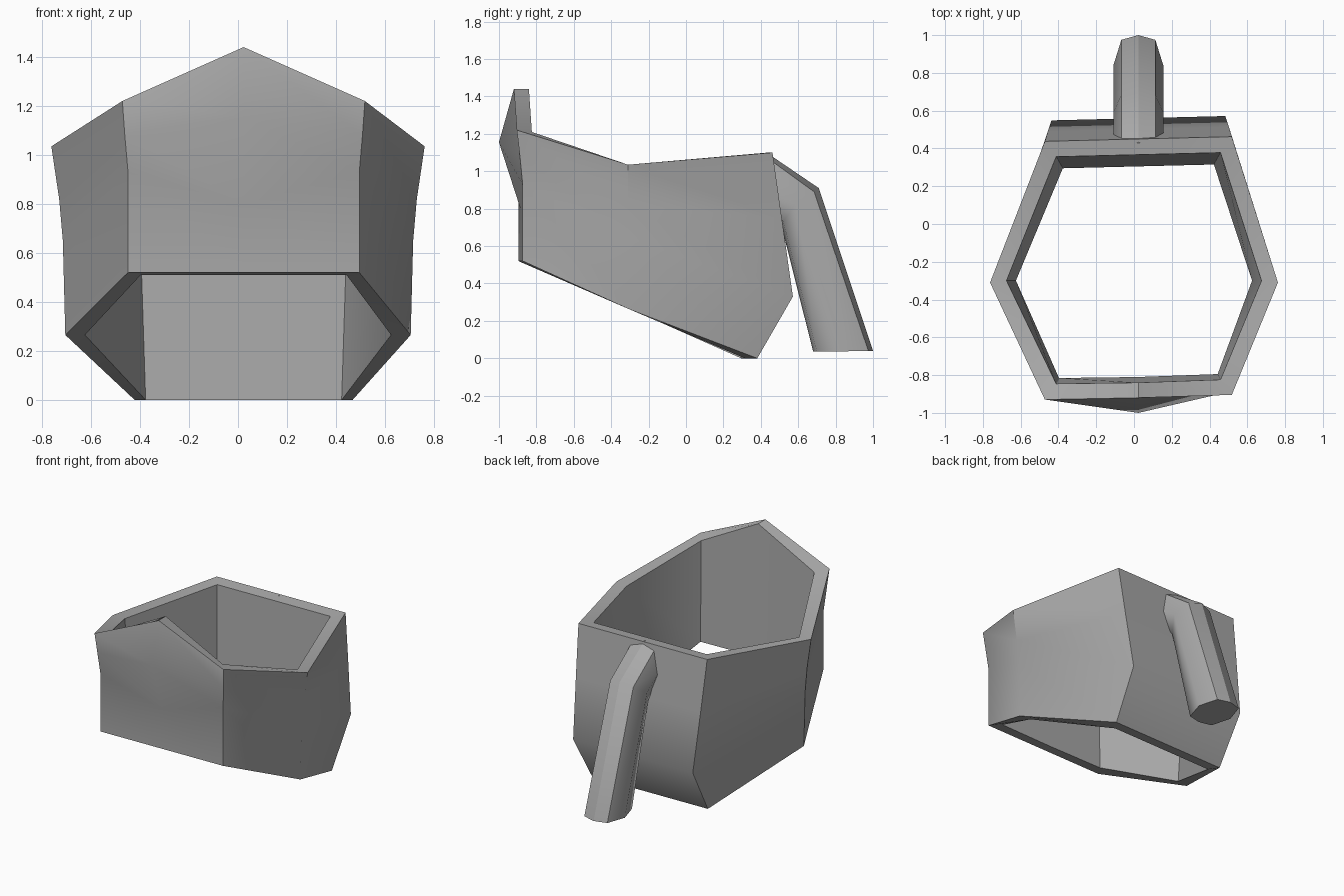
import bpy, bmesh, math

cube = bpy.data.objects.get("Cube")
if cube:
    bpy.data.objects.remove(cube)

grey = bpy.data.materials.new("plain_grey")
grey.use_nodes = True
GREY = (0.4, 0.4, 0.4, 1)
grey.diffuse_color = GREY
grey.node_tree.nodes["Principled BSDF"].inputs["Base Color"].default_value = GREY
OFFSET = 0.023


def finish(bm, name, angle):
    bmesh.ops.recalc_face_normals(bm, faces=bm.faces)
    for f in bm.faces:
        f.smooth = True
    for e in bm.edges:
        if e.calc_face_angle(0) > math.radians(angle):
            e.smooth = False
    mesh = bpy.data.meshes.new(name)
    bm.to_mesh(mesh)
    bm.free()
    mesh.materials.append(grey)
    obj = bpy.data.objects.new(name, mesh)
    bpy.context.collection.objects.link(obj)
    return obj


def mirrored(half):
    """Complete a half loop whose first point lies on the middle line."""
    back = [p for p in reversed(half) if p[0] > 0]
    return half + [(-x, y, z) for x, y, z in back]


def bridge(bm, a, b):
    n = len(a)
    for i in range(n):
        j = (i + 1) % n
        bm.faces.new((a[i], a[j], b[j], b[i]))


# Hollow body: wall sections (outside top to bottom, then inside bottom to top)
front_middle = [(0, -.92, 1.44), (0, -1, 1.155), (0, -.885, .8),
                (0, -.885, .52), (0, -.81, .51), (0, -.84, 1.44)]
front_corner = [(.495, -.917, 1.22), (.485, -.9, 1.08), (.472, -.885, .93),
                (.472, -.885, .52), (.42, -.805, .51), (.435, -.835, 1.21)]
side_corner = [(.762, -.31, 1.035), (.73, -.31, .82), (.715, -.31, .65),
               (.705, -.31, .265), (.625, -.3, .265), (.675, -.3, 1.03)]
back_corner = [(.495, .45, 1.1), (.48, .5, .75), (.46, .56, .33),
               (.445, .37, 0), (.4, .305, 0), (.435, .367, 1.09)]

sections = [front_middle, front_corner, side_corner, back_corner]
for section in reversed(sections[1:]):
    sections.append([(-x, y, z) for x, y, z in section])

bm = bmesh.new()
columns = []
for section in sections:
    # Front and back panels sit slightly off centre and askew
    askew = 0 if section[0][1] == -.31 else 1
    columns.append([bm.verts.new((x + askew * OFFSET, y + askew * .025 * x, z))
                    for x, y, z in section])
for i, column in enumerate(columns):
    bridge(bm, column, columns[(i + 1) % len(columns)])
finish(bm, "body_shell", 40)

# Bent handle: three cross-sections from wall to tip
root = [(0, .43, 1.1), (.09, .43, 1.075), (.132, .44, .93), (.09, .46, .8), (0, .46, .78)]
bend = [(0, .71, .91), (.09, .685, .89), (.132, .59, .83), (.09, .52, .73), (0, .5, .75)]
tip = [(0, 1, .04), (.09, .975, .04), (.132, .84, .037), (.09, .7, .035), (0, .68, .035)]

bm = bmesh.new()
rings = [[bm.verts.new((x + OFFSET, y, z)) for x, y, z in mirrored(half)]
         for half in (root, bend, tip)]
for a, b in zip(rings, rings[1:]):
    bridge(bm, a, b)
bm.faces.new(rings[0])
bm.faces.new(rings[-1])
# Crisp ridges along the outer side, soft across the bend
for a, b in zip(rings, rings[1:]):
    for i in (0, 1, -1):
        bm.edges.get((a[i], b[i])).smooth = False
finish(bm, "back_handle", 60)
